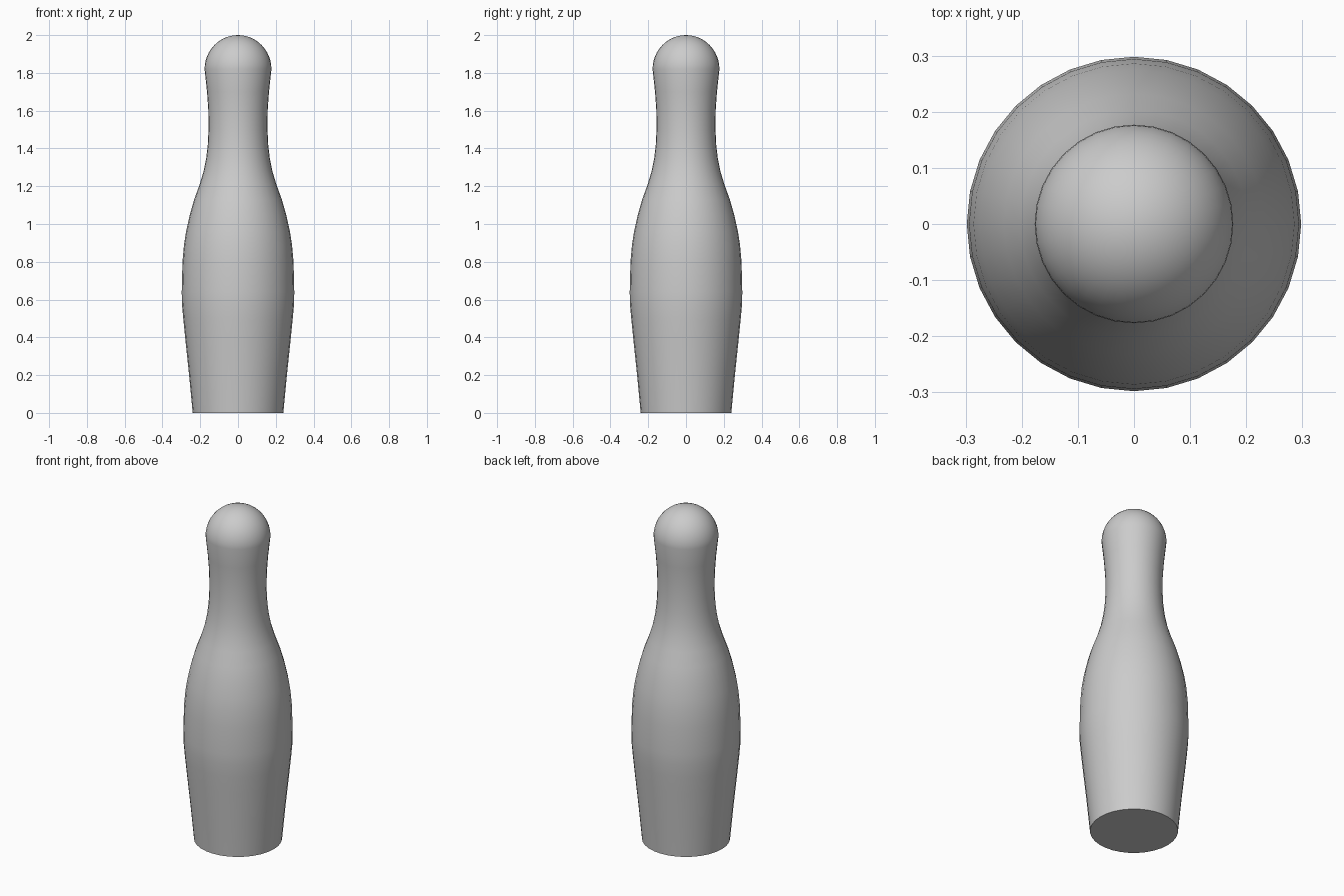
import bpy, bmesh, math

if "Cube" in bpy.data.objects:
    bpy.data.objects.remove(bpy.data.objects["Cube"])

# Side profile of the pin: (radius, height)
body = [(0.24, 0), (0.259, 0.2), (0.28, 0.4), (0.29, 0.5), (0.297, 0.58), (0.298, 0.64),
        (0.294, 0.8), (0.286, 0.89), (0.275, 0.96), (0.255, 1.05), (0.232, 1.13),
        (0.203, 1.21), (0.182, 1.28), (0.168, 1.35), (0.16, 1.42), (0.156, 1.5),
        (0.157, 1.6), (0.164, 1.7), (0.177, 1.82)]
# Rounded head, ending at the top pole
head = [(0.177 * math.cos(a), 1.82 + 0.18 * math.sin(a))
        for a in (math.radians(7.5 * i) for i in range(1, 12))]
profile = [(0, 0)] + body + head + [(0, 2)]

# Lathe the profile around z
bm = bmesh.new()
verts = [bm.verts.new((r, 0, z)) for r, z in profile]
edges = [bm.edges.new(pair) for pair in zip(verts, verts[1:])]
bmesh.ops.spin(bm, geom=verts + edges, cent=(0, 0, 0), axis=(0, 0, 1),
               angle=math.tau, steps=32)
bmesh.ops.remove_doubles(bm, verts=bm.verts, dist=0.0005)
bmesh.ops.recalc_face_normals(bm, faces=bm.faces)
mesh = bpy.data.meshes.new("bowling_pin")
bm.to_mesh(mesh)
bm.free()

pin = bpy.data.objects.new("bowling_pin", mesh)
bpy.context.collection.objects.link(pin)
bpy.context.view_layer.objects.active = pin
pin.select_set(True)
bpy.ops.object.shade_smooth_by_angle(angle=math.radians(35))
